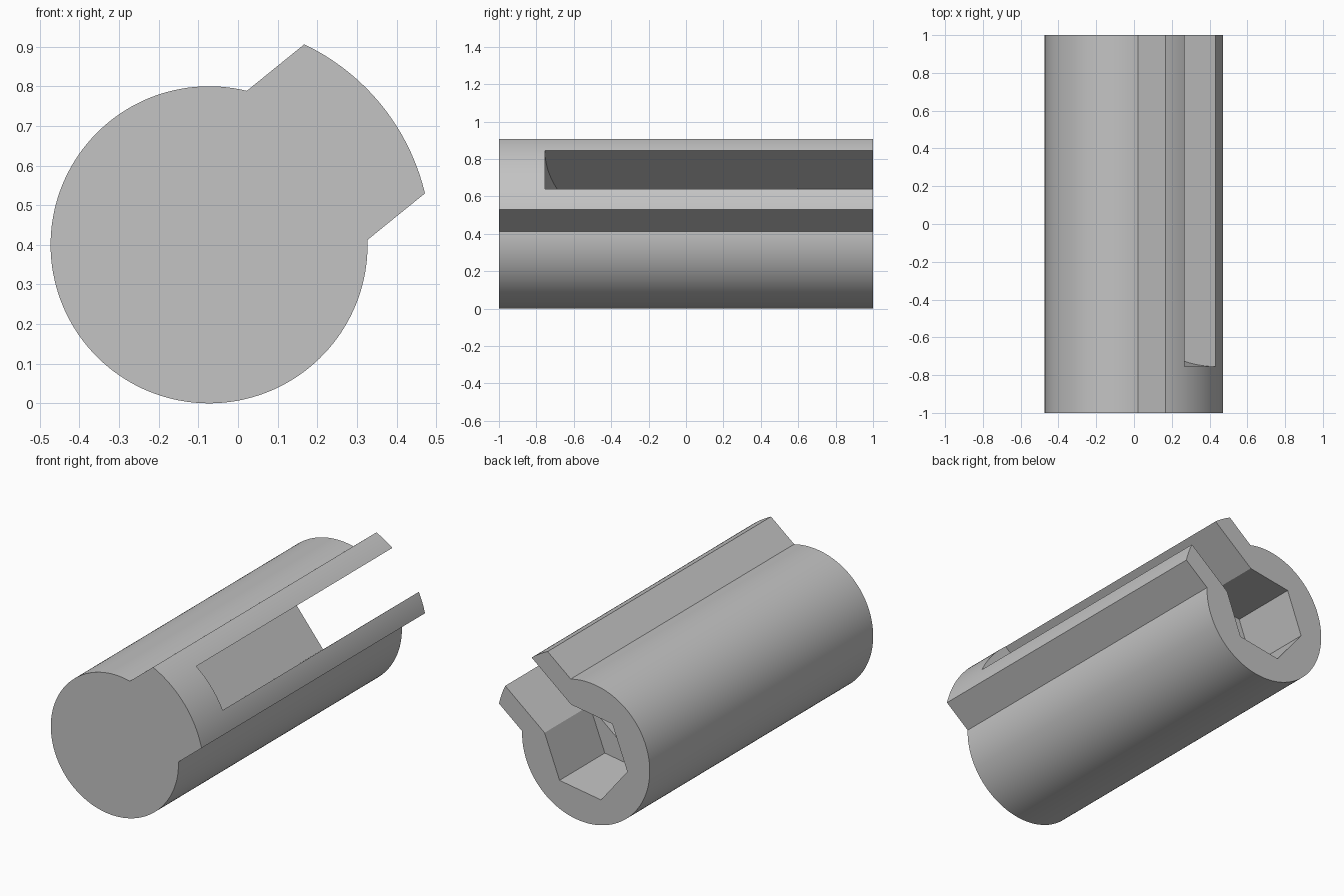
import bpy, bmesh
from math import sin, cos, tan, asin, acos, sqrt, radians, pi
from mathutils import Vector

cube = bpy.data.objects.get("Cube")
if cube:
    bpy.data.objects.remove(cube, do_unlink=True)

# Shared dimensions: u points out along the rail, v across it
CX, CZ, R = -0.073, 0.4, 0.4
TILT = radians(39)
RAIL_R, RAIL_HALF = 0.56, 0.242
HEX_R = 0.2625
SLOT_HALF = HEX_R / 2 + 0.0003
FLOOR = -HEX_R * cos(pi / 6) - 0.0003


def place(u, v, y):
    return Vector((CX + u * cos(TILT) - v * sin(TILT), y,
                   CZ + u * sin(TILT) + v * cos(TILT)))


def prism(name, start, end):
    """Solid between two matching outlines."""
    bm = bmesh.new()
    a = [bm.verts.new(p) for p in start]
    b = [bm.verts.new(p) for p in end]
    bm.faces.new(a)
    bm.faces.new(b[::-1])
    n = len(a)
    for i in range(n):
        j = (i + 1) % n
        bm.faces.new((a[j], a[i], b[i], b[j]))
    bmesh.ops.recalc_face_normals(bm, faces=bm.faces)
    mesh = bpy.data.meshes.new(name)
    bm.to_mesh(mesh)
    bm.free()
    obj = bpy.data.objects.new(name, mesh)
    bpy.context.collection.objects.link(obj)
    return obj


def arc(radius, a0, a1, steps):
    return [(radius * cos(a0 + (a1 - a0) * i / steps),
             radius * sin(a0 + (a1 - a0) * i / steps)) for i in range(steps + 1)]


# Body: round barrel with a wide raised rail
outer = asin(RAIL_HALF / RAIL_R)
inner = asin(RAIL_HALF / R)
outline = arc(RAIL_R, -outer, outer, 32) + arc(R, inner, 2 * pi - inner, 120)
body = prism("socket_body", [place(u, v, -1) for u, v in outline],
             [place(u, v, 1) for u, v in outline])

# Hexagonal socket in the back end
hexagon = [(HEX_R * cos(pi / 6 + k * pi / 3), HEX_R * sin(pi / 6 + k * pi / 3))
           for k in range(6)]
hex_cutter = prism("hex_cutter", [place(u, v, 0.595) for u, v in hexagon],
                   [place(u, v, 1.1) for u, v in hexagon])

# Long slot through the rail, with a curved front end
TOP, END, SWEEP = 0.55, -0.755, 0.87
side = [(0.7, 1.1), (0.7, END)]
for i in range(21):
    t = (TOP - FLOOR) * i / 20
    side.append((TOP - t, END + SWEEP - sqrt(SWEEP ** 2 - t ** 2)))
side.append((FLOOR, 1.1))
slot_cutter = prism("slot_cutter", [place(u, -SLOT_HALF, y) for u, y in side],
                    [place(u, SLOT_HALF, y) for u, y in side])

# Cut the openings
bpy.ops.object.select_all(action='DESELECT')
bpy.context.view_layer.objects.active = body
body.select_set(True)
for cutter in (hex_cutter, slot_cutter):
    cutter.hide_render = True
    mod = body.modifiers.new(cutter.name, 'BOOLEAN')
    mod.operation = 'DIFFERENCE'
    mod.solver = 'EXACT'
    mod.object = cutter
    bpy.ops.object.modifier_apply(modifier=mod.name)
    bpy.data.objects.remove(cutter, do_unlink=True)

# Plain grey finish
grey = bpy.data.materials.new("plain_grey")
grey.use_nodes = True
colour = (0.55, 0.55, 0.55, 1)
grey.diffuse_color = colour
grey.node_tree.nodes["Principled BSDF"].inputs["Base Color"].default_value = colour
body.data.materials.clear()
body.data.materials.append(grey)
bpy.ops.object.shade_smooth_by_angle(angle=radians(20))
